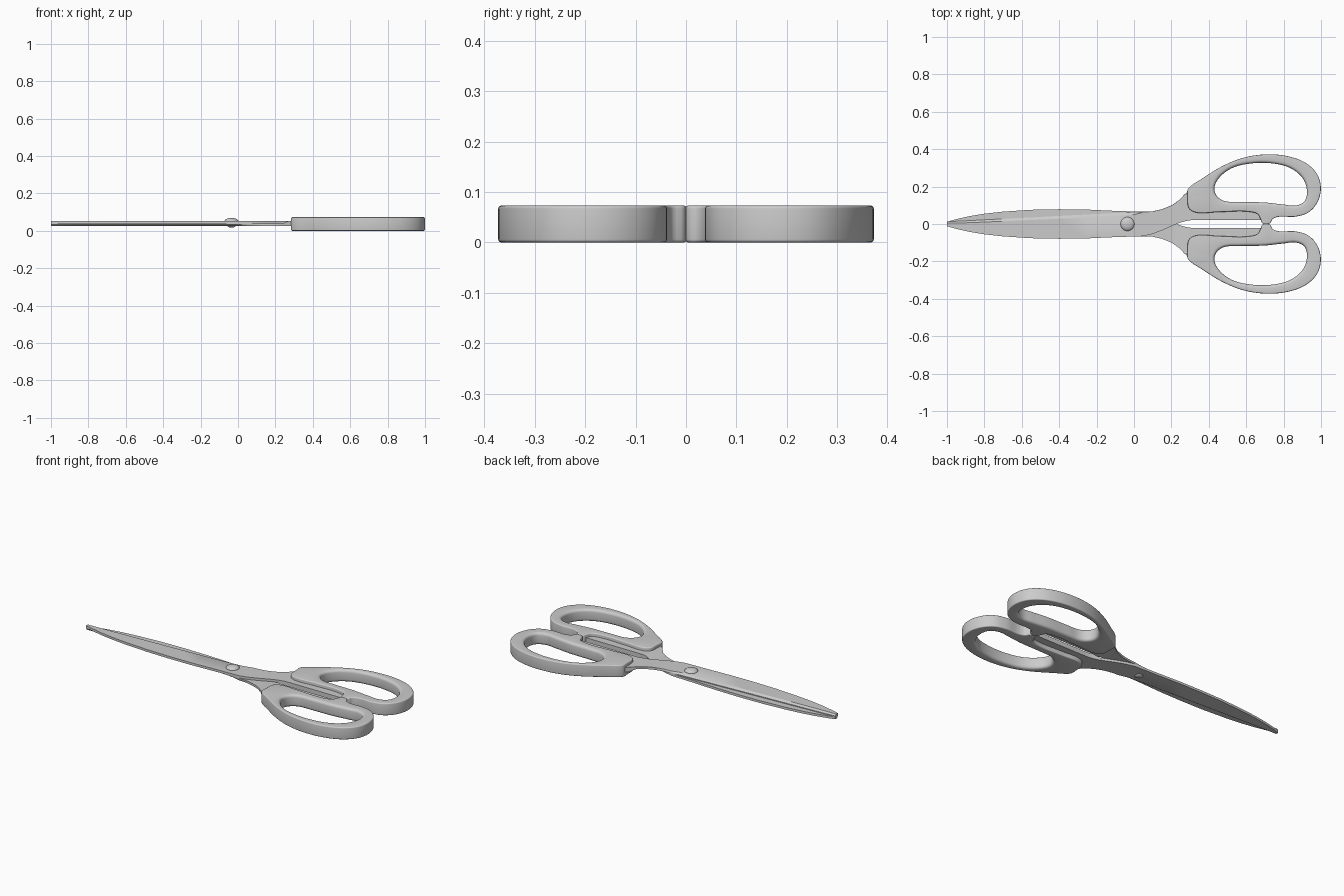
import bpy, bmesh, math
from mathutils import Vector

if "Cube" in bpy.data.objects:
    bpy.data.objects.remove(bpy.data.objects["Cube"])

MID = 0.039      # plane where the two blades touch
THICK = 0.073    # handle height


def finish(bm, name, smooth=True):
    bmesh.ops.recalc_face_normals(bm, faces=bm.faces[:])
    me = bpy.data.meshes.new(name)
    bm.to_mesh(me)
    bm.free()
    ob = bpy.data.objects.new(name, me)
    bpy.context.collection.objects.link(ob)
    bpy.ops.object.select_all(action='DESELECT')
    ob.select_set(True)
    bpy.context.view_layer.objects.active = ob
    if smooth:
        bpy.ops.object.shade_smooth_by_angle(angle=math.radians(30))
    return ob


def flipped_copy(ob, name, height):
    """Second half: the same part turned over about the long axis."""
    twin = bpy.data.objects.new(name, ob.data)
    twin.rotation_euler = (math.pi, 0, 0)
    twin.location.z = height
    bpy.context.collection.objects.link(twin)


def smooth_loop(pts, steps=6):
    """Closed smooth curve through the points."""
    p = [Vector(q) for q in pts]
    n = len(p)
    d = [((p[(i + 1) % n] - p[i]).normalized() + (p[i] - p[i - 1]).normalized()).normalized()
         for i in range(n)]
    out = []
    for i in range(n):
        a, b = p[i], p[(i + 1) % n]
        L = (b - a).length
        k = steps if L > 0.03 else 3
        for s in range(k):
            t = s / k
            out.append(a * (2*t**3 - 3*t**2 + 1) + d[i] * L * (t**3 - 2*t**2 + t)
                       + b * (3*t**2 - 2*t**3) + d[(i + 1) % n] * L * (t**3 - t**2))
    return out


def rounded_wall(bm, loop, r, side):
    """Wall with rounded rims; returns the edges of both rim loops."""
    n = len(loop)
    nor = []
    for i in range(n):
        t = (loop[(i + 1) % n] - loop[i - 1]).normalized()
        nor.append(Vector((-t.y, t.x)) * side)
    arc = [(r * (1 - math.cos(a)), r * (1 - math.sin(a)))
           for a in (k * math.pi / 8 for k in range(5))]
    prof = [(o, z) for o, z in reversed(arc)] + [(o, THICK - z) for o, z in arc]
    rings = [[bm.verts.new((*(loop[i] + nor[i] * o), z)) for i in range(n)] for o, z in prof]
    for a, b in zip(rings, rings[1:]):
        for i in range(n):
            j = (i + 1) % n
            bm.faces.new((a[i], a[j], b[j], b[i]))
    return [[bm.edges.get((q[i], q[(i + 1) % n])) for i in range(n)] for q in (rings[0], rings[-1])]


# Handles: rounded outline with a finger hole and a small stop at the middle
outer = [(0.286, 0.14), (0.293, 0.085), (0.325, 0.063), (0.45, 0.064), (0.62, 0.065),
         (0.662, 0.052), (0.677, 0.025), (0.686, 0.004), (0.728, 0.004), (0.74, 0.025),
         (0.77, 0.038), (0.86, 0.039), (0.93, 0.06), (0.98, 0.115), (0.999, 0.19),
         (0.98, 0.265), (0.92, 0.325), (0.82, 0.363), (0.70, 0.372), (0.58, 0.353),
         (0.47, 0.308), (0.36, 0.24), (0.295, 0.196), (0.286, 0.182)]
hole = [(0.43, 0.19), (0.443, 0.15), (0.48, 0.124), (0.56, 0.118), (0.70, 0.115),
        (0.80, 0.104), (0.865, 0.099), (0.91, 0.12), (0.925, 0.17), (0.905, 0.24),
        (0.84, 0.297), (0.74, 0.324), (0.62, 0.323), (0.52, 0.297), (0.45, 0.24)]
bm = bmesh.new()
rims_out = rounded_wall(bm, smooth_loop(outer), 0.006, 1)
rims_in = rounded_wall(bm, smooth_loop(hole), 0.016, -1)
for a, b in zip(rims_out, rims_in):
    bmesh.ops.triangle_fill(bm, use_beauty=True, use_dissolve=False, edges=a + b)
handle = finish(bm, "handle_back")
flipped_copy(handle, "handle_front", THICK)

# Blades with tang: sections of x, low y, high y, width of ground edge
cut = lambda x: 0.012 + 0.053 * (x + 1) / 1.02
sections = [(x, lo, cut(x), w) for x, lo, w in (
    (-1, -0.012, 0.008), (-0.95, -0.026, 0.010), (-0.88, -0.042, 0.011), (-0.8, -0.055, 0.012),
    (-0.7, -0.066, 0.013), (-0.55, -0.076, 0.014), (-0.4, -0.079, 0.015),
    (-0.25, -0.077, 0.016), (-0.1, -0.070, 0.017), (0.0, -0.067, 0.014))]
sections += [(0.05, -0.065, 0.066, 0.003), (0.10, -0.053, 0.068, 0.001), (0.15, -0.034, 0.079, 0.001),
             (0.20, -0.012, 0.099, 0.001), (0.24, 0.005, 0.127, 0.001), (0.27, 0.014, 0.158, 0.001),
             (0.30, 0.020, 0.185, 0.001), (0.33, 0.021, 0.185, 0.001), (0.36, 0.021, 0.09, 0.001),
             (0.69, 0.021, 0.09, 0.001)]
bm = bmesh.new()
prev = None
for x, lo, hi, w in sections:
    z0 = MID if x < 0.25 else 0.025
    drop = 0.009 if w > 0.002 else 0.001
    ring = [bm.verts.new((x, y, z)) for y, z in (
        (lo, z0), (hi, z0), (hi, 0.053 - drop), (hi - w, 0.053), (lo, 0.053))]
    if prev:
        for i in range(5):
            j = (i + 1) % 5
            bm.faces.new((prev[i], prev[j], ring[j], ring[i]))
    else:
        bm.faces.new(ring)
    prev = ring
bm.faces.new(prev)
blade = finish(bm, "blade_upper")
flipped_copy(blade, "blade_lower", 2 * MID)

# Pivot rivet: broad dome on top, small one below
for name, r, h, z in (("rivet_head", 0.037, 0.017, 0.052), ("rivet_foot", 0.022, 0.009, 0.026)):
    bm = bmesh.new()
    bmesh.ops.create_uvsphere(bm, u_segments=32, v_segments=16, radius=1)
    bmesh.ops.scale(bm, vec=(r, r, h), verts=bm.verts[:])
    bmesh.ops.translate(bm, vec=(-0.035, 0, z), verts=bm.verts[:])
    finish(bm, name)
